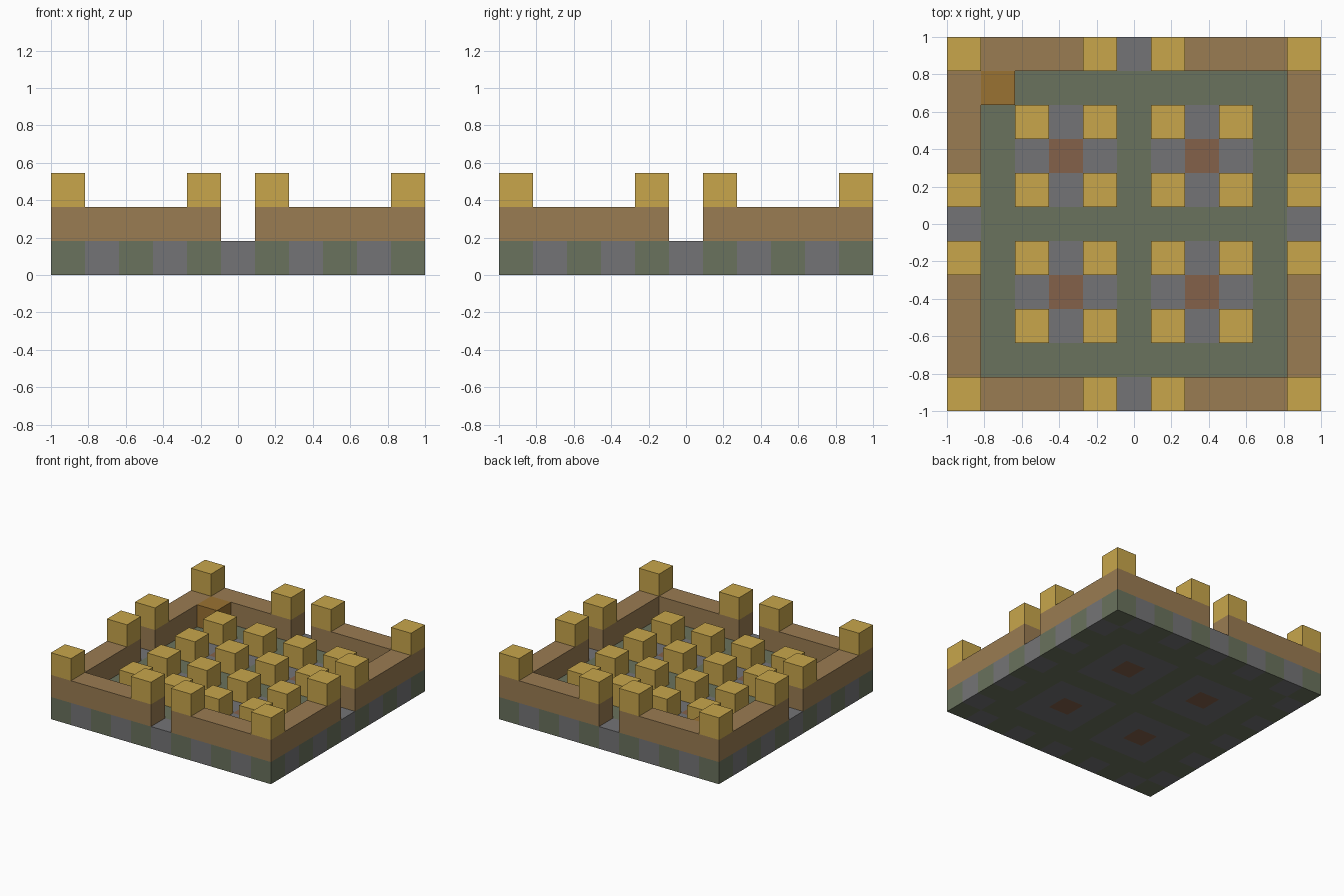
import bpy
import bmesh
from mathutils import Matrix, Vector

cube = bpy.data.objects.get("Cube")
if cube:
    bpy.data.objects.remove(cube, do_unlink=True)

CELLS = 11
U = 2 / CELLS          # one block
MID = CELLS // 2


def material(name, r, g, b):
    def linear(c):
        c /= 255
        return c / 12.92 if c < 0.04 else ((c + 0.055) / 1.055) ** 2.4
    colour = (linear(r), linear(g), linear(b), 1)
    mat = bpy.data.materials.new(name)
    mat.use_nodes = True
    mat.diffuse_color = colour
    mat.node_tree.nodes["Principled BSDF"].inputs["Base Color"].default_value = colour
    return mat


gold = material("gold", 200, 166, 75)
brown = material("wall brown", 154, 124, 82)
green = material("mossy green", 106, 114, 93)
grey = material("stone grey", 116, 116, 118)
red = material("clay red", 132, 97, 74)
amber = material("dark amber", 154, 114, 50)


def finish(bm, name, *mats):
    bmesh.ops.recalc_face_normals(bm, faces=bm.faces)
    mesh = bpy.data.meshes.new(name)
    bm.to_mesh(mesh)
    bm.free()
    for mat in mats:
        mesh.materials.append(mat)
    obj = bpy.data.objects.new(name, mesh)
    bpy.context.collection.objects.link(obj)
    return obj


def block(name, col, row, layer, mat):
    """One cube, addressed by its cell counted from the middle of the plan."""
    bm = bmesh.new()
    place = Matrix.Translation((col * U, row * U, (layer + 0.5) * U))
    bmesh.ops.create_cube(bm, size=U, matrix=place)
    return finish(bm, name, mat)


def prism(name, outline, z0, z1, mat):
    bm = bmesh.new()
    low = [bm.verts.new((x, y, z0)) for x, y in outline]
    high = [bm.verts.new((x, y, z1)) for x, y in outline]
    bm.faces.new(low)
    bm.faces.new(high)
    for i in range(len(outline)):
        j = (i + 1) % len(outline)
        bm.faces.new((low[i], low[j], high[j], high[i]))
    return finish(bm, name, mat)


# Floor slab, cut into cells and tiled by rule
def tile(col, row):
    a, b = abs(col), abs(row)
    if max(a, b) == MID:                       # alternating rim
        return (col + row + 1) % 2 if a == b else (min(a, b) + 1) % 2
    if a in (1, 2, 3) and b in (1, 2, 3):      # four stone pads
        return 2 if a == b == 2 else 1
    return 0


def cell(v):
    return max(-MID, min(MID, int((v + 1) // U) - MID))


bm = bmesh.new()
bmesh.ops.create_cube(bm, size=1, matrix=Matrix.Translation((0, 0, U / 2))
                      @ Matrix.Diagonal((2, 2, U, 1)))
for axis in (Vector((1, 0, 0)), Vector((0, 1, 0))):
    for i in range(1, CELLS):
        bmesh.ops.bisect_plane(bm, geom=bm.verts[:] + bm.edges[:] + bm.faces[:],
                               plane_co=axis * (i * U - 1), plane_no=axis)
for f in bm.faces:
    c = f.calc_center_median()
    col, row = cell(c.x), cell(c.y)
    f.material_index = tile(col, row)
    if abs(col) == MID and abs(row) == MID:
        f.material_index = 0
finish(bm, "floor", green, grey, red)

# Corner walls with a gate gap in each side, gold merlons, and courtyard pillars
inner, gate = 1 - U, U / 2
corner = [(1, 1), (gate, 1), (gate, inner), (inner, inner), (inner, gate), (1, gate)]
for sx, side in ((-1, "right"), (1, "left")):
    for sy, end in ((-1, "front"), (1, "back")):
        tag = f"{end}_{side}"
        prism(f"wall_{tag}", [(x * sx, y * sy) for x, y in corner], U, 2 * U, brown)
        for a, b in ((MID, MID), (1, MID), (MID, 1)):
            block(f"merlon_{tag}", a * sx, b * sy, 2, gold)
        for a in (1, 3):
            for b in (1, 3):
                block(f"pillar_{tag}", a * sx, b * sy, 1, gold)

# Single step block in the back right corner of the courtyard
block("corner_block", 1 - MID, MID - 1, 1, amber)
